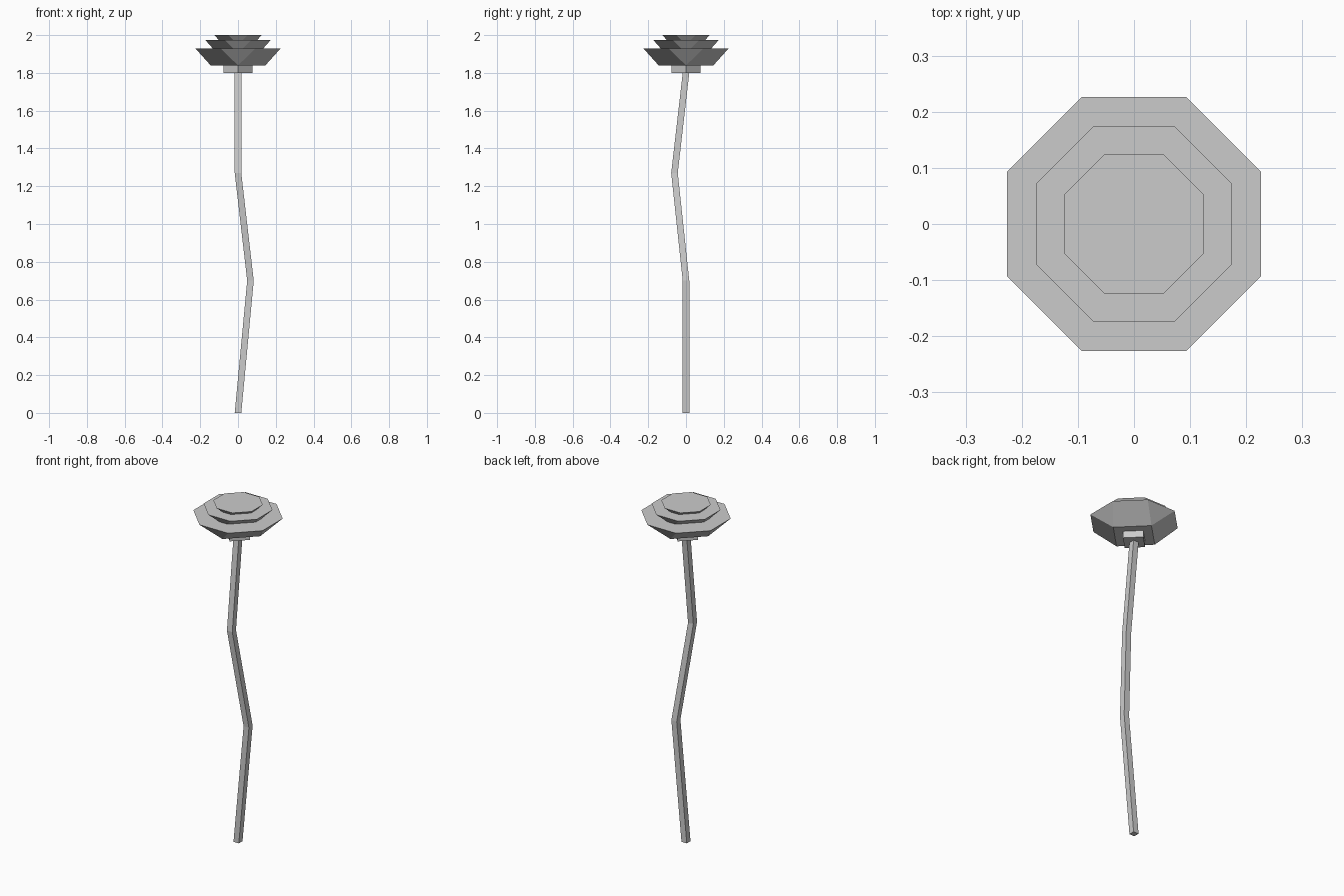
import bpy, bmesh
from math import cos, sin, pi, radians

if "Cube" in bpy.data.objects:
    bpy.data.objects.remove(bpy.data.objects["Cube"])


def ring(n, radius, z, turn=0.0, cx=0.0, cy=0.0):
    return [(cx + radius * cos(turn + 2 * pi * i / n),
             cy + radius * sin(turn + 2 * pi * i / n), z) for i in range(n)]


def finish(name, bm):
    bmesh.ops.recalc_face_normals(bm, faces=bm.faces[:])
    mesh = bpy.data.meshes.new(name)
    bm.to_mesh(mesh)
    bm.free()
    obj = bpy.data.objects.new(name, mesh)
    bpy.context.collection.objects.link(obj)
    return obj


def loft(name, rings):
    bm = bmesh.new()
    loops = [[bm.verts.new(p) for p in r] for r in rings]
    n = len(loops[0])
    for a, b in zip(loops, loops[1:]):
        for i in range(n):
            j = (i + 1) % n
            bm.faces.new((a[i], a[j], b[j], b[i]))
    bm.faces.new(loops[0][::-1])
    bm.faces.new(loops[-1])
    return finish(name, bm)


def cup(name, points):
    bm = bmesh.new()
    for p in points:
        bm.verts.new(p)
    bmesh.ops.convex_hull(bm, input=bm.verts[:])
    bmesh.ops.dissolve_limit(bm, angle_limit=radians(1),
                             verts=bm.verts[:], edges=bm.edges[:])
    return finish(name, bm)


# crooked square stem
path = [(0, 0, 0), (0.066, 0, 0.70), (0, -0.061, 1.27), (0, 0, 1.80)]
loft("stem", [ring(4, 0.0245, z, pi / 4, x, y) for x, y, z in path])

# diamond-shaped base under the blossom
loft("flower_base", [ring(4, 0.077, 1.80), ring(4, 0.077, 1.84)])

# petal tiers: diamond at the bottom flaring to an octagon on top
tiers = [("outer_petals", 0.145, 1.84, 0.226, 1.93),
         ("middle_petals", 0.112, 1.905, 0.174, 1.975),
         ("inner_petals", 0.08, 1.95, 0.125, 2.0)]
for name, r_low, z_low, half_width, z_top in tiers:
    r_top = half_width / cos(pi / 8)
    cup(name, ring(4, r_low, z_low) + ring(8, r_top, z_top, pi / 8))
